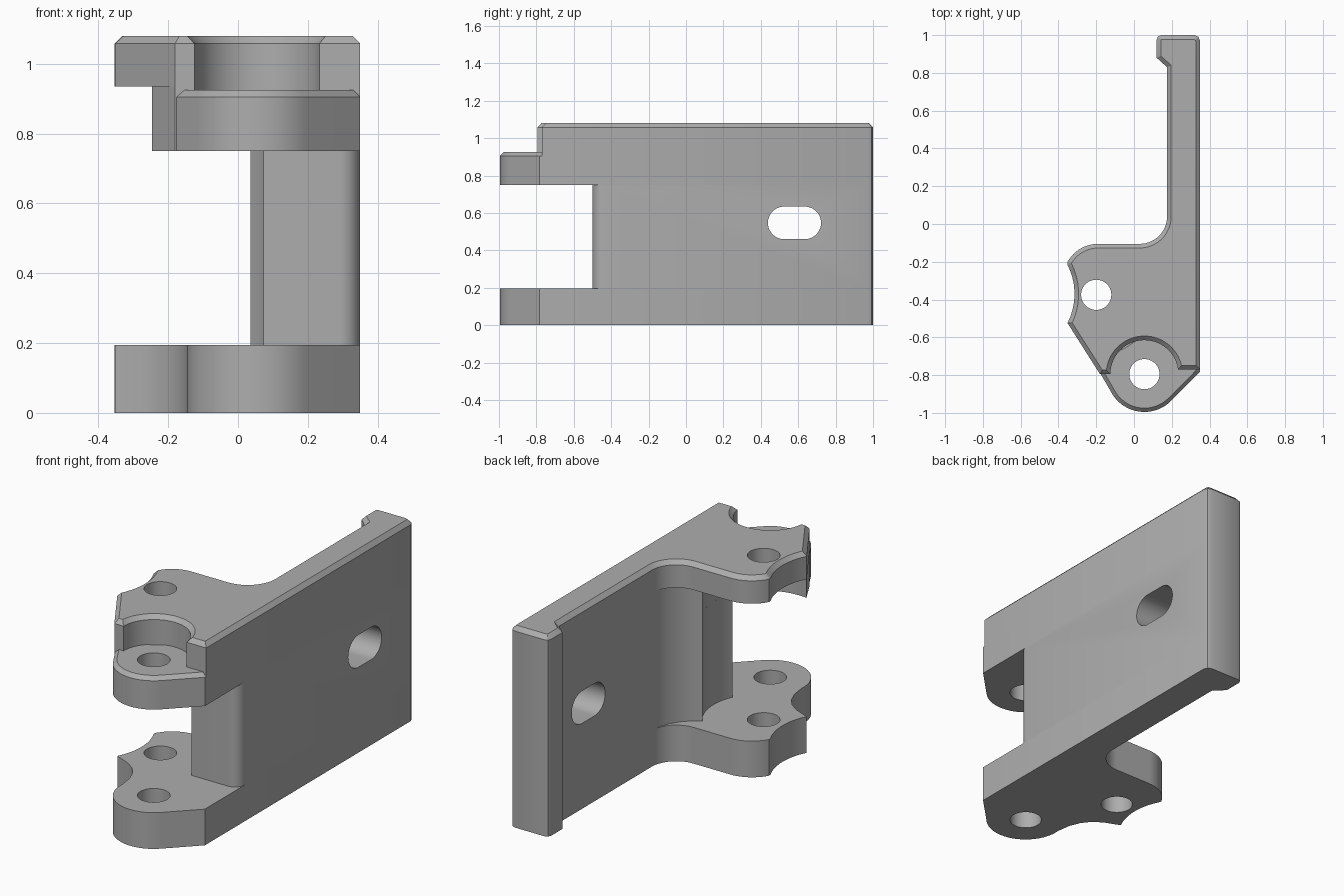
import bpy, bmesh
from math import sin, cos, radians, ceil

if "Cube" in bpy.data.objects:
    bpy.data.objects.remove(bpy.data.objects["Cube"], do_unlink=True)

grey = bpy.data.materials.new("plain grey")
grey.use_nodes = True
grey.diffuse_color = (0.42, 0.42, 0.42, 1)
grey.node_tree.nodes["Principled BSDF"].inputs["Base Color"].default_value = (0.42, 0.42, 0.42, 1)

FRONT_HOLE = (0.055, -0.795)
SIDE_HOLE = (-0.2, -0.375)
NOSE_R = 0.2


def arc(center, r, a0, a1, step=6):
    n = max(2, ceil(abs(a1 - a0) / step))
    angles = [radians(a0 + (a1 - a0) * i / n) for i in range(n + 1)]
    return [(center[0] + r * cos(a), center[1] + r * sin(a)) for a in angles]


def inset(pts, d):
    """Move a counter-clockwise outline inwards by d with mitred corners."""
    out = []
    for i, (x, y) in enumerate(pts):
        normals = []
        for p, q in ((pts[i - 1], (x, y)), ((x, y), pts[(i + 1) % len(pts)])):
            dx, dy = q[0] - p[0], q[1] - p[1]
            length = (dx * dx + dy * dy) ** 0.5
            normals.append((-dy / length, dx / length))
        (ax, ay), (bx, by) = normals
        k = d / max(0.3, 1 + ax * bx + ay * by)
        out.append((x + (ax + bx) * k, y + (ay + by) * k))
    return out


def prism(name, pts, z0, z1, chamfer=0.0):
    """Extrude an outline, optionally with a chamfered top edge."""
    levels = [(pts, z0), (pts, z1 - chamfer)]
    if chamfer:
        levels.append((inset(pts, chamfer), z1))
    bm = bmesh.new()
    rings = [[bm.verts.new((x, y, z)) for x, y in ring] for ring, z in levels]
    n = len(pts)
    for low, high in zip(rings, rings[1:]):
        for i in range(n):
            j = (i + 1) % n
            bm.faces.new((low[i], low[j], high[j], high[i]))
    bm.faces.new(rings[0][::-1])
    bm.faces.new(rings[-1])
    bmesh.ops.recalc_face_normals(bm, faces=bm.faces)
    mesh = bpy.data.meshes.new(name)
    bm.to_mesh(mesh)
    bm.free()
    mesh.materials.append(grey)
    ob = bpy.data.objects.new(name, mesh)
    bpy.context.collection.objects.link(ob)
    return ob


def activate(ob):
    bpy.ops.object.select_all(action="DESELECT")
    ob.select_set(True)
    bpy.context.view_layer.objects.active = ob


def cut(ob, cutter):
    cutter.hide_render = True
    mod = ob.modifiers.new("hole", "BOOLEAN")
    mod.operation = "DIFFERENCE"
    mod.solver = "EXACT"
    mod.object = cutter
    activate(ob)
    bpy.ops.object.modifier_apply(modifier=mod.name)
    bpy.data.objects.remove(cutter, do_unlink=True)


def drill(ob, center):
    cut(ob, prism("hole_cutter", arc(center, 0.08, 0, 352, 8), -0.5, 1.5))


# Shared outline pieces, all running counter-clockwise
wall_end = [(0.35, 0.97), (0.341, 0.991), (0.32, 1), (0.145, 1), (0.127, 0.993),
            (0.12, 0.975), (0.12, 0.88), (0.175, 0.83)]
ear = (arc((0.03, 0.04), 0.145, 0, -90) + arc((-0.19, -0.29), 0.185, 90, 152)
       + arc((-0.655, -0.37), 0.34, 27, -27))
column_back = [(0.175, 0.03), (0.168, -0.02), (0.15, -0.07), (0.115, -0.125), (0.08, -0.16)]
clearance = 0.3
nose = arc(FRONT_HOLE, NOSE_R, 212, 315)
diagonal_end = [(0.35, -0.782)]
recess = [(-0.18, -0.795)] + arc(FRONT_HOLE, 0.18, 180, 8) + [(0.35, -0.77)]

# Lower hinge plate with a waist between the ear and the nose
waist = [(-0.265, -0.56), (-0.215, -0.595), (-0.18, -0.64), (-0.155, -0.7)]
lower_plate = prism("lower_plate",
                    wall_end + ear + waist + arc(FRONT_HOLE, NOSE_R, 175, 315) + diagonal_end,
                    0, 0.195)
drill(lower_plate, FRONT_HOLE)
drill(lower_plate, SIDE_HOLE)

# Side wall and column, hollowed around the side pin
wall = prism("side_wall",
             wall_end + column_back + arc(SIDE_HOLE, clearance, 38, -24.6)
             + arc((0.29, -0.44), 0.06, -90, 0, 10),
             0.195, 0.75)
slot_outline = arc((0.635, 0.547), 0.087, -90, 90) + arc((0.525, 0.547), 0.087, 90, 270)
slot = prism("slot_cutter", slot_outline, -1, 1)
for v in slot.data.vertices:
    y, z, x = v.co
    v.co = (x, y, z)
cut(wall, slot)

# Upper arm below the top plate
prism("upper_arm", wall_end + column_back + arc(SIDE_HOLE, clearance, 38, -99) + recess,
      0.75, 0.935)

# Recessed nose ledge with a chamfered rim
ledge = prism("nose_ledge",
              arc(SIDE_HOLE, clearance, -40, -99) + nose + diagonal_end + [(0.35, -0.568)],
              0.75, 0.925, 0.02)
drill(ledge, FRONT_HOLE)

# Top plate with chamfered rim and round recess
top_plate = prism("top_plate", wall_end + ear + recess, 0.935, 1.08, 0.022)
drill(top_plate, SIDE_HOLE)

for name in ("lower_plate", "side_wall", "upper_arm", "nose_ledge", "top_plate"):
    activate(bpy.data.objects[name])
    bpy.ops.object.shade_smooth_by_angle(angle=radians(28))
